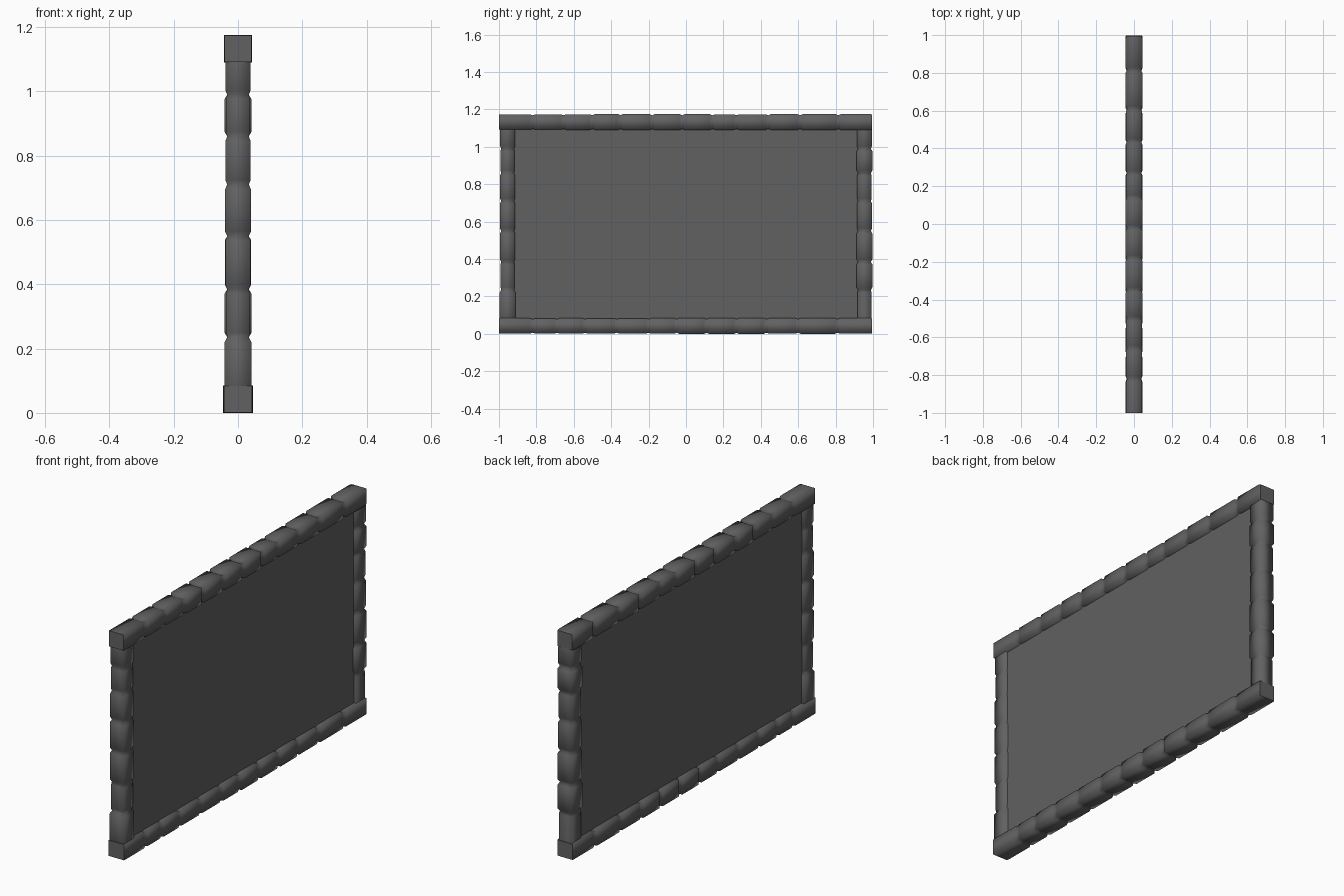
import bpy, bmesh, random
from mathutils import Vector

if "Cube" in bpy.data.objects:
    bpy.data.objects.remove(bpy.data.objects["Cube"])

random.seed(4)

stone = bpy.data.materials.new("dark grey")
stone.diffuse_color = (0.12, 0.12, 0.12, 1)
stone.use_nodes = True
stone.node_tree.nodes["Principled BSDF"].inputs["Base Color"].default_value = stone.diffuse_color


def make_object(name, bm):
    bmesh.ops.recalc_face_normals(bm, faces=bm.faces)
    mesh = bpy.data.meshes.new(name)
    bm.to_mesh(mesh)
    bm.free()
    mesh.materials.append(stone)
    obj = bpy.data.objects.new(name, mesh)
    bpy.context.collection.objects.link(obj)
    return obj


def stone_row(name, cuts, place, half_x, half_w, jitter=0.0015):
    """Square-section row of stones with a narrow V notch at every cut.
    place(x, w, t) maps section offsets and the length to world space."""
    stations = [(cuts[0], 0.97, 1)]
    for i, (a, b) in enumerate(zip(cuts, cuts[1:])):
        j = 1 + random.uniform(-jitter, jitter) / half_x
        stations += [(a + 0.014, j, j), (b - 0.014, j, j)]
        last = i == len(cuts) - 2
        stations.append((b, 0.97, 1) if last else (b, 0.86, 1))
    bm = bmesh.new()
    rings = []
    for t, s, _ in stations:
        rings.append([bm.verts.new(place(sx * half_x * s, sw * half_w * s, t))
                      for sx, sw in ((-1, -1), (1, -1), (1, 1), (-1, 1))])
    for r0, r1 in zip(rings, rings[1:]):
        for k in range(4):
            n = (k + 1) % 4
            bm.faces.new((r0[k], r0[n], r1[n], r1[k])).smooth = True
    bm.faces.new(rings[0])
    bm.faces.new(rings[-1])
    return make_object(name, bm)


# horizontal stone rows along y
bottom_cuts = [-1, -0.82, -0.69, -0.54, -0.37, -0.20, -0.05, 0.11, 0.27, 0.43, 0.60, 0.81, 0.995]
top_cuts = [-1, -0.82, -0.655, -0.50, -0.35, -0.18, -0.02, 0.14, 0.27, 0.44, 0.61, 0.815, 0.995]
stone_row("bottom_rail", bottom_cuts, lambda x, w, t: Vector((x, t, 0.0425 + w)), 0.045, 0.042)
stone_row("top_rail", top_cuts, lambda x, w, t: Vector((x, t, 1.1325 + w)), 0.043, 0.042)

# upright stone rows at both ends
post_cuts = [0.07, 0.235, 0.385, 0.55, 0.71, 0.86, 0.99, 1.10]
for side, label in ((-1, "front"), (1, "back")):
    stone_row(label + "_post", post_cuts,
              lambda x, w, t, s=side: Vector((x, s * 0.954 + w, t)), 0.039, 0.04, 0.003)

# flat panel filling the frame, just below the face of the stones
bm = bmesh.new()
bmesh.ops.create_cube(bm, size=1)
for v in bm.verts:
    v.co = Vector((v.co.x * 0.05, v.co.y * 1.86, 0.5875 + v.co.z * 1.06))
make_object("wall_panel", bm)
